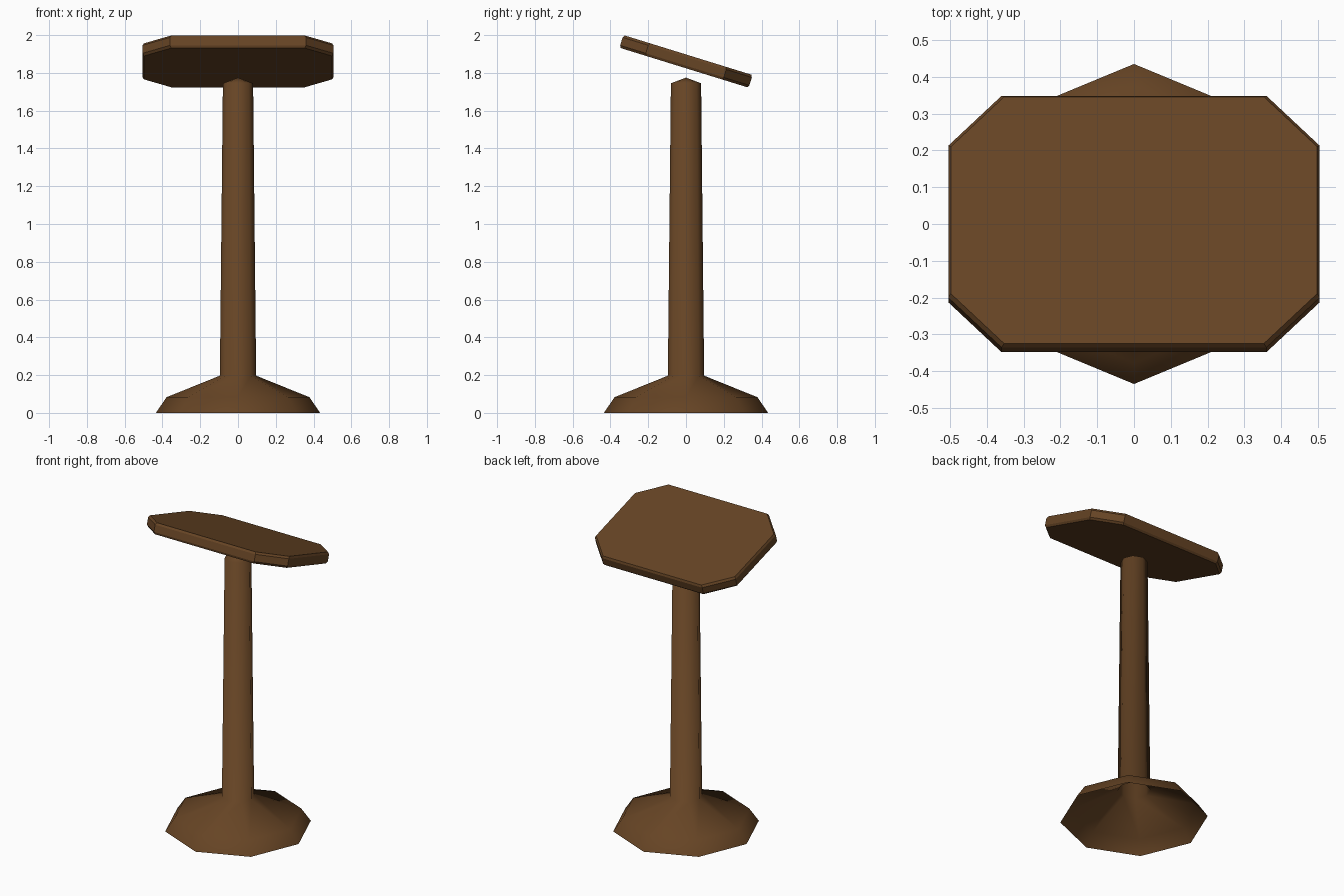
import bpy, bmesh, math
from mathutils import Matrix

if "Cube" in bpy.data.objects:
    bpy.data.objects.remove(bpy.data.objects["Cube"])

wood = bpy.data.materials.new("dark_brown_wood")
wood.diffuse_color = (0.133, 0.058, 0.018, 1)
wood.use_nodes = True
wood.node_tree.nodes["Principled BSDF"].inputs["Base Color"].default_value = wood.diffuse_color


def make_object(name, bm, smooth):
    bmesh.ops.recalc_face_normals(bm, faces=bm.faces)
    for f in bm.faces:
        f.smooth = smooth
    mesh = bpy.data.meshes.new(name)
    bm.to_mesh(mesh)
    bm.free()
    mesh.materials.append(wood)
    obj = bpy.data.objects.new(name, mesh)
    bpy.context.collection.objects.link(obj)
    return obj


def bridge(bm, a, b):
    n = len(a)
    for i in range(n):
        j = (i + 1) % n
        bm.faces.new((a[i], a[j], b[j], b[i]))


# Pedestal: eight-sided flared foot, open underneath, and tapering post
SIDES = 8
bm = bmesh.new()
rings = []
for r, z in [(0.435, 0), (0.378, 0.083), (0.096, 0.197), (0.08, 1.745)]:
    rings.append([bm.verts.new((r * math.cos(math.tau * i / SIDES),
                                r * math.sin(math.tau * i / SIDES), z))
                  for i in range(SIDES)])
for a, b in zip(rings, rings[1:]):
    bridge(bm, a, b)
# Shallow point on top of the post
tip = bm.verts.new((0, 0, 1.775))
for i in range(SIDES):
    bm.faces.new((rings[-1][i], rings[-1][(i + 1) % SIDES], tip))
make_object("pedestal", bm, True)

# Tilted top: clipped-corner board with a narrow chamfer around both faces
outline = [(0.505, 0.216), (0.36, 0.358), (-0.36, 0.358), (-0.505, 0.216),
           (-0.505, -0.216), (-0.36, -0.358), (0.36, -0.358), (0.505, -0.216)]
bm = bmesh.new()
rings = []
for inset, z in [(0.007, -0.035), (0, -0.022), (0, 0.022), (0.007, 0.035)]:
    rings.append([bm.verts.new((x - math.copysign(inset, x),
                                y - math.copysign(inset, y), z))
                  for x, y in outline])
for a, b in zip(rings, rings[1:]):
    bridge(bm, a, b)
bm.faces.new(rings[0])
bm.faces.new(rings[-1])
top = make_object("slanted_top", bm, False)
top.data.transform(Matrix.Translation((0, 0, 1.861)) @
                   Matrix.Rotation(math.radians(-17.2), 4, 'X'))
